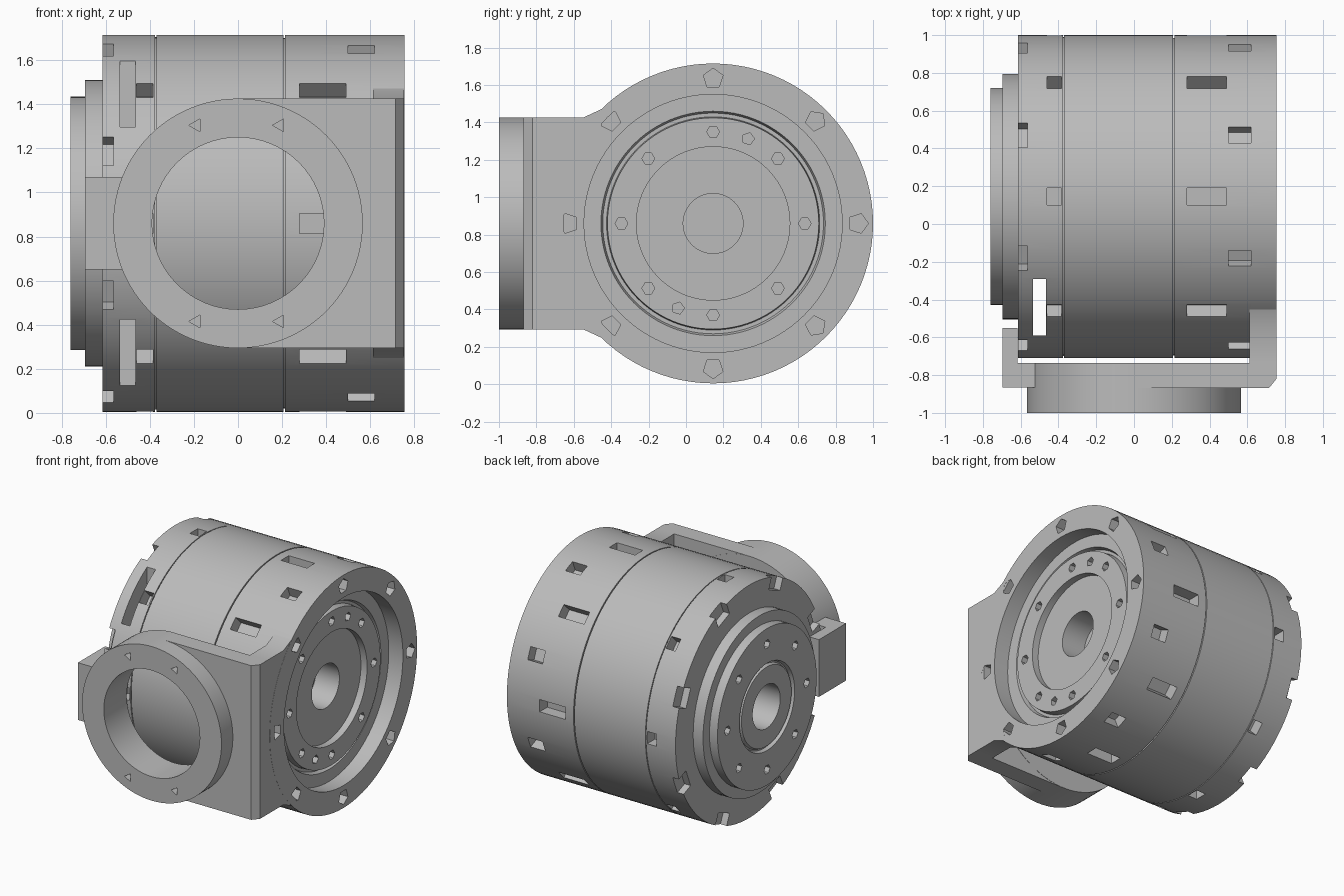
import bpy, bmesh
from math import pi, radians, sin, cos
from mathutils import Matrix, Vector

cube = bpy.data.objects.get("Cube")
if cube:
    bpy.data.objects.remove(cube, do_unlink=True)

grey = bpy.data.materials.new("plain_grey")
grey.use_nodes = True
grey.diffuse_color = (0.5, 0.5, 0.5, 1)
grey.node_tree.nodes["Principled BSDF"].inputs["Base Color"].default_value = (0.5, 0.5, 0.5, 1)

CY, CZ, R = 0.145, 0.86, 0.855          # drum axis (along x) and radius
AXIS = Matrix.Translation((0, CY, CZ))
EIGHT = [radians(45 * i) for i in range(8)]
HALF = radians(22.5)


def finish(name, bm):
    bmesh.ops.recalc_face_normals(bm, faces=bm.faces[:])
    mesh = bpy.data.meshes.new(name)
    bm.to_mesh(mesh)
    bm.free()
    mesh.materials.append(grey)
    ob = bpy.data.objects.new(name, mesh)
    bpy.context.collection.objects.link(ob)
    return ob


def lathe(name, profile, steps=96):
    """Revolve (x, radius) points about the drum axis."""
    bm = bmesh.new()
    vs = [bm.verts.new((x, 0, r)) for x, r in profile]
    es = [bm.edges.new(p) for p in zip(vs, vs[1:])]
    bmesh.ops.spin(bm, geom=vs + es, cent=(0, 0, 0), axis=(1, 0, 0),
                   angle=2 * pi, steps=steps, use_duplicate=False)
    bmesh.ops.remove_doubles(bm, verts=bm.verts[:], dist=1e-5)
    bm.transform(AXIS)
    return finish(name, bm)


def prism(name, points, offset):
    """Extrude a flat outline by an offset."""
    bm = bmesh.new()
    face = bm.faces.new([bm.verts.new(p) for p in points])
    out = bmesh.ops.extrude_face_region(bm, geom=[face])
    bm.faces.new  # cap stays in place
    bmesh.ops.translate(bm, vec=offset,
                        verts=[v for v in out["geom"] if isinstance(v, bmesh.types.BMVert)])
    return finish(name, bm)


def add_box(bm, lo, hi, place=Matrix()):
    lo, hi = Vector(lo), Vector(hi)
    size = Matrix.Diagonal((*(hi - lo), 1))
    bmesh.ops.create_cube(bm, size=1, matrix=place @ Matrix.Translation((lo + hi) / 2) @ size)


def add_cyl(bm, centre, radius, depth, axis, sides, roll=0):
    turn = Matrix.Rotation(pi / 2, 4, "Y" if axis == "X" else "X")
    bmesh.ops.create_cone(bm, cap_ends=True, segments=sides, radius1=radius, radius2=radius,
                          depth=depth, matrix=Matrix.Translation(centre) @ turn @ Matrix.Rotation(roll, 4, "Z"))


def cut(target, cutter):
    cutter.hide_render = True
    mod = target.modifiers.new("cut", "BOOLEAN")
    mod.operation, mod.solver, mod.object = "DIFFERENCE", "EXACT", cutter
    bpy.context.view_layer.objects.active = target
    bpy.ops.object.modifier_apply(modifier=mod.name)


def polar(x, r, a):
    return Vector((x, CY + r * cos(a), CZ + r * sin(a)))


# Drum with stepped flange, recessed output disc and seam grooves
drum = lathe("drum_housing", [
    (0.42, 0), (0.42, 0.16), (0.61, 0.16), (0.61, 0.41), (0.66, 0.41), (0.66, 0.565),
    (0.61, 0.57), (0.61, 0.59), (0.64, 0.6), (0.64, 0.69), (0.755, 0.69), (0.755, R),
    (0.214, R), (0.214, 0.84), (0.206, 0.84), (0.206, R),
    (-0.37, R), (-0.37, 0.845), (-0.376, 0.845), (-0.376, R),
    (-0.615, R), (-0.615, 0.65), (-0.695, 0.65), (-0.695, 0.575), (-0.76, 0.575),
    (-0.76, 0.32), (-0.735, 0.31), (-0.735, 0.3), (-0.755, 0.29), (-0.755, 0.16), (-0.45, 0.16), (-0.45, 0)])

# Slots around the drum wall and pockets in both end faces
bm = bmesh.new()
for a in EIGHT:
    for x0, x1, half, depth, turn in ((0.28, 0.49, 0.045, 0.09, 0), (-0.46, -0.385, 0.045, 0.09, 0),
                                      (0.5, 0.62, 0.045, 0.08, HALF), (-0.65, -0.565, 0.07, 0.09, HALF)):
        add_box(bm, (x0, -half, R - depth), (x1, half, R + 0.05), AXIS @ Matrix.Rotation(a + turn, 4, "X"))
    add_cyl(bm, polar(0.73, 0.775, a), 0.055, 0.18, "X", 5, a)
    add_cyl(bm, polar(0.66, 0.49, a), 0.034, 0.08, "X", 6)
    add_cyl(bm, polar(-0.75, 0.46, a), 0.034, 0.08, "X", 6)
for a in (3 * HALF, 11 * HALF):
    add_cyl(bm, polar(0.66, 0.49, a), 0.034, 0.08, "X", 5)
cut(drum, finish("slot_cutter", bm))

# Tall cable slot behind the front ring
bm = bmesh.new()
add_box(bm, (-0.535, -0.59, -0.1), (-0.465, -0.29, 1.9))
cut(drum, finish("cable_slot_cutter", bm))

# Front mounting ring
bm = bmesh.new()
add_cyl(bm, (0, -0.8675, CZ), 0.566, 0.265, "Y", 96)
ring = finish("front_ring", bm)

# Bracket plate with a bevelled outer corner
LOW, HIGH = CZ - 0.566, CZ + 0.566
plate = prism("bracket_plate", [(0, -0.737, LOW), (0, -0.868, LOW), (0.715, -0.868, LOW),
                                (0.754, -0.82, LOW), (0.754, -0.737, LOW)], (0, 0, HIGH - LOW))

# Side wall joining the bracket to the drum rim
arc = [polar(0.612, 0.8, radians(a)) for a in range(130, 231, 5)]
wall = prism("bracket_side_wall",
             [(0.612, -0.738, LOW), (0.612, -0.738, HIGH), (0.612, -0.55, HIGH), (0.612, -0.42, HIGH + 0.06)]
             + arc + [(0.612, -0.42, LOW - 0.06), (0.612, -0.55, LOW)], (0.142, 0, 0))

# Opening and small screw holes in the ring
bm = bmesh.new()
add_cyl(bm, (0, -0.87, CZ), 0.39, 0.5, "Y", 64)
hole = finish("opening_cutter", bm)
bm = bmesh.new()
for sx in (-1, 1):
    for sz in (-1, 1):
        add_cyl(bm, (sx * 0.19, -0.99, CZ + sz * 0.445), 0.033, 0.08, "Y", 3, pi / 2)
screws = finish("screw_cutter", bm)
for part in (ring, plate):
    cut(part, hole)
cut(ring, screws)

# Side tab with a fin reaching back beside the drum
bm = bmesh.new()
add_box(bm, (-0.695, -0.865, 0.65), (-0.52, -0.737, 1.07))
add_box(bm, (-0.695, -0.74, 0.65), (-0.618, -0.55, 1.07))
tab = finish("side_tab", bm)

# Remove the helpers and smooth the round parts
for ob in [o for o in bpy.data.objects if o.name.endswith("_cutter")]:
    bpy.data.objects.remove(ob, do_unlink=True)
for ob in (drum, ring, plate, wall, tab):
    bpy.ops.object.select_all(action="DESELECT")
    ob.select_set(True)
    bpy.context.view_layer.objects.active = ob
    bpy.ops.object.shade_smooth_by_angle(angle=radians(30))
